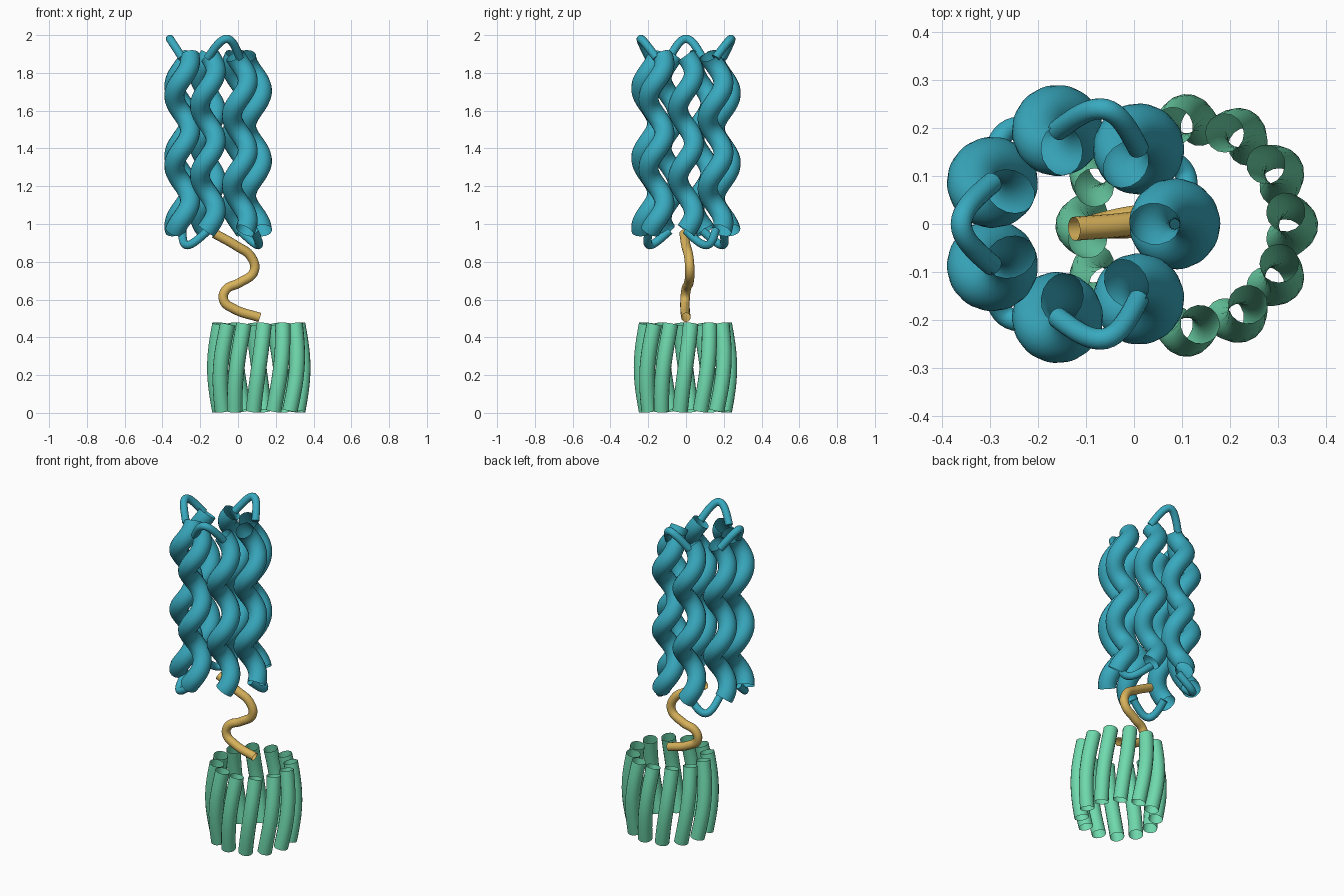
import bpy
from math import sin, cos, pi, tau
from mathutils import Vector

if "Cube" in bpy.data.objects:
    bpy.data.objects.remove(bpy.data.objects["Cube"])


def material(name, rgb):
    mat = bpy.data.materials.new(name)
    mat.use_nodes = True
    color = (*rgb, 1)
    mat.diffuse_color = color
    mat.node_tree.nodes["Principled BSDF"].inputs["Base Color"].default_value = color
    return mat


teal = material("teal", (0.04, 0.4, 0.52))
mint = material("mint green", (0.16, 0.7, 0.42))
gold = material("gold", (0.69, 0.45, 0.105))


def tube(name, points, radius, mat, kind="POLY", caps=False):
    """Sweep an open round tube along the points and store it as a smooth mesh."""
    curve = bpy.data.curves.new(name + "_path", "CURVE")
    curve.dimensions = "3D"
    curve.bevel_depth = radius
    curve.bevel_resolution = 6
    curve.resolution_u = 8
    curve.use_fill_caps = caps
    spline = curve.splines.new(kind)
    if kind == "BEZIER":
        spline.bezier_points.add(len(points) - 1)
        for bp, p in zip(spline.bezier_points, points):
            bp.co = p
            bp.handle_left_type = bp.handle_right_type = "AUTO"
    else:
        spline.points.add(len(points) - 1)
        for sp, p in zip(spline.points, points):
            sp.co = (*p, 1)
    spline.use_smooth = True
    helper = bpy.data.objects.new(name + "_helper", curve)
    bpy.context.collection.objects.link(helper)
    graph = bpy.context.evaluated_depsgraph_get()
    mesh = bpy.data.meshes.new_from_object(helper.evaluated_get(graph))
    bpy.data.objects.remove(helper)
    mesh.name = name
    mesh.materials.clear()
    mesh.materials.append(mat)
    for poly in mesh.polygons:
        poly.use_smooth = len(poly.vertices) == 4
    obj = bpy.data.objects.new(name, mesh)
    bpy.context.collection.objects.link(obj)
    return obj


# Upper bundle: seven coiled tubes, each starting outward and ending inward
COILS, RING, TURNS = 7, 0.2, 2.5
Z_LOW, Z_HIGH = 0.965, 1.89
bundle = Vector((-0.115, 0, 0))


def ring_point(angle, radius, z):
    return Vector((radius * cos(angle), radius * sin(angle), z))


for i in range(COILS):
    a = tau * i / COILS
    steps = 90
    path = []
    for s in range(steps + 1):
        t = s / steps
        z = Z_LOW + (Z_HIGH - Z_LOW) * t
        path.append(bundle + ring_point(a, RING, z)
                    + ring_point(a + tau * TURNS * t, 0.042, 0))
    tube(f"coil_{i + 1}", path, 0.053, teal)


# Loops joining neighbouring coils, alternating bottom and top
for i in range(COILS - 1):
    top = i % 2 == 1
    z, rise = (1.88, 0.1) if top else (0.965, -0.077)
    a, b = tau * i / COILS, tau * (i + 1) / COILS
    start, end = (bundle + ring_point(k, RING, z) for k in (a, b))
    bulge = ring_point((a + b) / 2, 0.065, rise)
    path = [start.lerp(end, s / 16) + bulge * sin(pi * s / 16) for s in range(17)]
    tube(("top" if top else "bottom") + f"_loop_{i + 1}", path, 0.022, teal, caps=True)


# Wavy linker between the bundle and the barrel
tube("linker", [(-0.125, -0.01, 0.95), (-0.01, 0, 0.885), (0.07, 0.015, 0.825),
                (0.085, 0.02, 0.75), (0.01, 0.015, 0.69), (-0.065, 0, 0.65),
                (-0.075, -0.005, 0.595), (-0.02, -0.005, 0.55), (0.115, 0, 0.505)],
     0.025, gold, "BEZIER")


# Lower barrel: twelve slightly twisted, bowed staves
STAVES = 12
barrel = Vector((0.11, -0.003, 0))
for i in range(STAVES):
    path = []
    for s in range(13):
        t = s / 12
        a = tau * i / STAVES + 0.27 * (t - 0.5)
        path.append(barrel + ring_point(a, 0.208 + 0.025 * sin(pi * t), 0.01 + 0.46 * t))
    tube(f"barrel_stave_{i + 1}", path, 0.041, mint)
